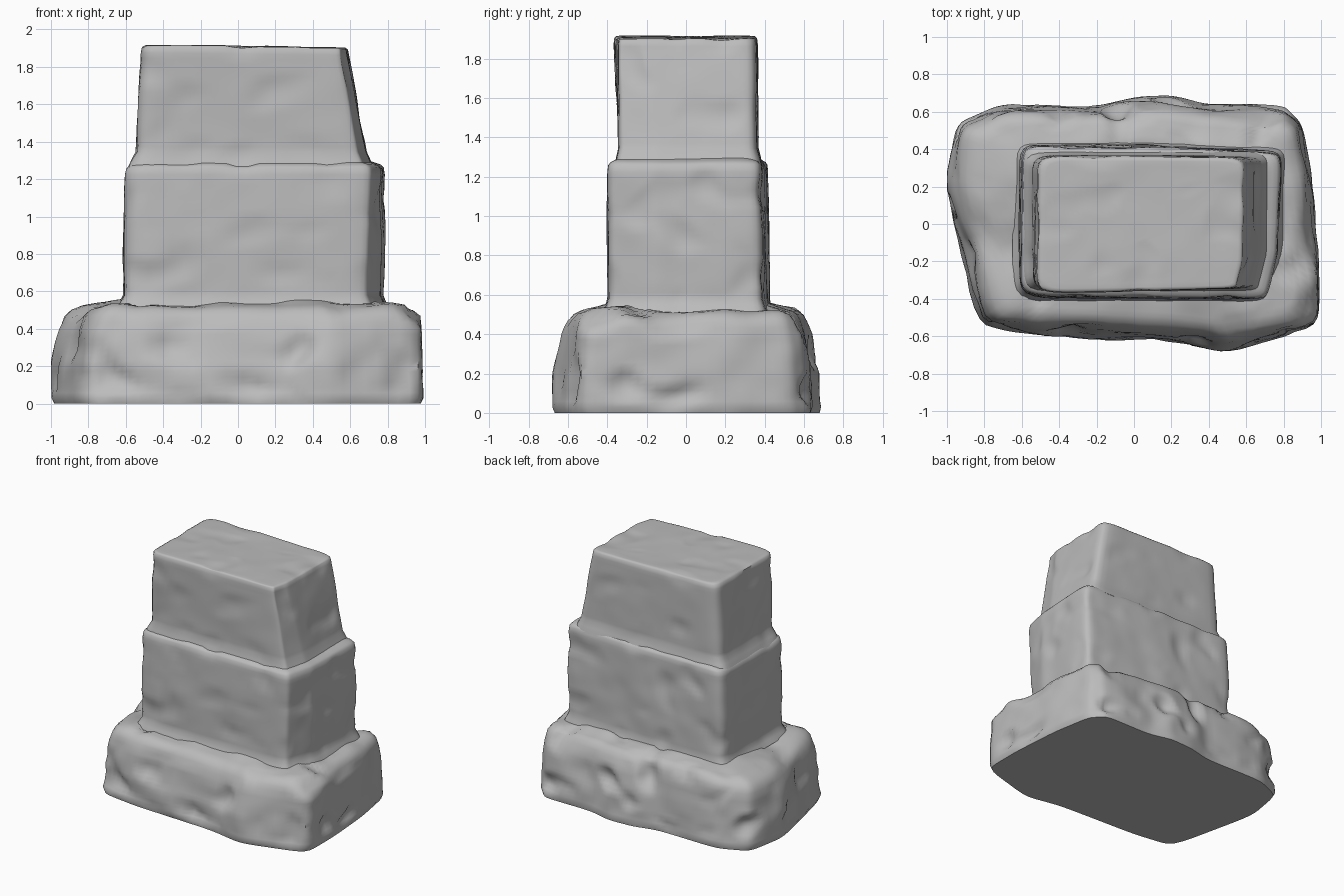
import bpy, bmesh
from mathutils import Vector, noise

cube = bpy.data.objects.get("Cube")
if cube:
    bpy.data.objects.remove(cube, do_unlink=True)

stone = bpy.data.materials.new("grey stone")
stone.use_nodes = True
colour = (0.5, 0.5, 0.5, 1)
stone.diffuse_color = colour
stone.node_tree.nodes["Principled BSDF"].inputs["Base Color"].default_value = colour


def ring(outline, segments, softness):
    """Subdivide a closed outline evenly per edge and round its corners."""
    corners = [Vector(p) for p in outline]
    points = []
    for a, b in zip(corners, corners[1:] + corners[:1]):
        points += [a.lerp(b, i / segments) for i in range(segments)]
    for _ in range(softness):
        n = len(points)
        points = [(points[i - 1] + points[i] * 2 + points[(i + 1) % n]) / 4 for i in range(n)]
    return points


def dense(levels, step):
    """Insert in-between levels so the rock has enough detail."""
    result = [levels[0]]
    for a, b in zip(levels, levels[1:]):
        va, vb = Vector(a), Vector(b)
        n = max(1, round(max(abs(b[0] - a[0]), abs(b[2] - a[2]) * 0.7) / step))
        result += [tuple(va.lerp(vb, i / n)) for i in range(1, n + 1)]
    return result


def block(name, low, high, levels, segments, softness, rough, chips, tilt=0):
    """Loft between two outlines; levels are (height, morph, scale)."""
    low, high = ring(low, segments, softness), ring(high, segments, softness)
    count = len(low)
    bm = bmesh.new()
    rows = []
    for z, morph, scale in dense(levels, 0.03):
        pts = [a.lerp(b, morph) for a, b in zip(low, high)]
        middle = Vector((sum(p.x for p in pts), sum(p.y for p in pts))) / count
        row = []
        for p in pts:
            q = middle + (p - middle) * scale
            row.append(bm.verts.new((q.x, q.y, z + tilt * q.x * morph)))
        rows.append(row)
    for a, b in zip(rows, rows[1:]):
        for i in range(count):
            j = (i + 1) % count
            bm.faces.new((a[i], a[j], b[j], b[i]))
    bm.faces.new(rows[0][::-1])
    bm.faces.new(rows[-1])
    bm.normal_update()

    # Uneven faces, with hollows where the stone has broken away
    normals = [v.normal.copy() for v in bm.verts]
    bottom = levels[0][0]
    for v, normal in zip(bm.verts, normals):
        p = v.co.copy()
        fade = min(1, (p.z - bottom) / 0.08)
        wave = rough * (noise.noise(p * 3) + 0.5 * noise.noise(p * 7))
        chip = chips * max(0, noise.noise(p * 5 + Vector((7, 3, 1))) - 0.15)
        v.co += normal * (wave - chip) * fade
        v.co.x = max(-1, min(1, v.co.x))

    mesh = bpy.data.meshes.new(name)
    bm.to_mesh(mesh)
    bm.free()
    mesh.materials.append(stone)
    obj = bpy.data.objects.new(name, mesh)
    bpy.context.collection.objects.link(obj)
    bpy.ops.object.select_all(action="DESELECT")
    obj.select_set(True)
    bpy.context.view_layer.objects.active = obj
    bpy.ops.object.shade_smooth_by_angle(angle=0.9)


# Broad rough base
base_low = [(-0.84, -0.55), (-0.5, -0.6), (0.2, -0.63), (0.5, -0.69), (0.99, -0.55),
            (0.99, -0.2), (0.96, 0.2), (0.9, 0.54), (0.8, 0.64), (0.4, 0.64),
            (0.2, 0.69), (0, 0.68), (-0.2, 0.63), (-0.72, 0.64), (-0.95, 0.54), (-1.01, 0.2)]
base_high = [(-0.77, -0.51), (-0.5, -0.54), (0.2, -0.57), (0.5, -0.61), (0.98, -0.52),
             (0.97, -0.2), (0.93, 0.2), (0.87, 0.5), (0.78, 0.57), (0.4, 0.58),
             (0.2, 0.62), (0, 0.62), (-0.2, 0.59), (-0.72, 0.59), (-0.93, 0.5), (-0.94, 0.2)]
block("base_stone", base_low, base_high,
      [(0, 0, 0.985), (0.03, 0, 1), (0.2, 0.2, 1), (0.4, 0.75, 1), (0.465, 1, 0.99),
       (0.5, 1, 0.955), (0.52, 1, 0.9), (0.55, 1, 0.66), (0.55, 1, 0.3)],
      8, 3, 0.022, 0.1)

# Middle block
middle_low = [(-0.61, -0.39), (0.68, -0.4), (0.765, -0.15), (0.78, 0.39), (0.1, 0.425), (-0.61, 0.42)]
middle_high = [(-0.61, -0.385), (0.7, -0.405), (0.77, -0.15), (0.785, 0.38), (0.1, 0.41), (-0.6, 0.42)]
block("middle_stone", middle_low, middle_high,
      [(0.51, 0, 1.05), (0.545, 0, 1.025), (0.58, 0, 1), (0.9, 0.5, 1.005), (1.225, 1, 1),
       (1.26, 1, 0.99), (1.275, 1, 0.965), (1.3, 1, 0.85), (1.3, 1, 0.6)],
      20, 4, 0.009, 0.035)

# Tapered top block
top_low = [(-0.55, -0.345), (0.64, -0.345), (0.69, -0.15), (0.695, 0.365), (-0.55, 0.37)]
top_high = [(-0.525, -0.37), (0.55, -0.35), (0.585, -0.2), (0.595, 0.36), (-0.515, 0.365)]
block("top_stone", top_low, top_high,
      [(1.25, 0, 1.06), (1.3, 0, 1.03), (1.345, 0.05, 1), (1.6, 0.5, 1), (1.87, 1, 1),
       (1.9, 1, 0.99), (1.91, 1, 0.965), (1.912, 1, 0.9), (1.912, 1, 0.1)],
      22, 4, 0.006, 0.025, -0.012)
